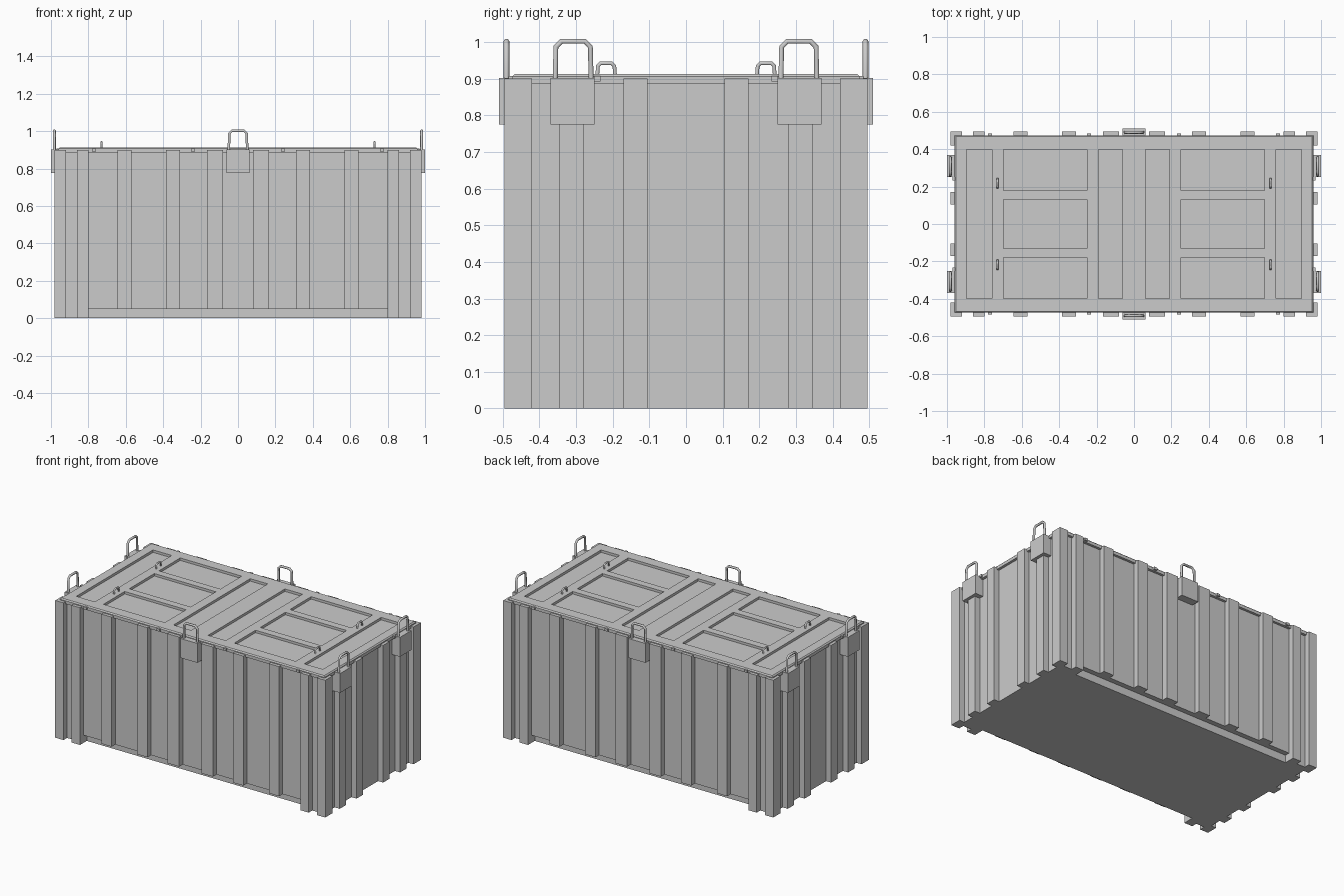
import bpy, bmesh
from mathutils import Matrix

if "Cube" in bpy.data.objects:
    bpy.data.objects.remove(bpy.data.objects["Cube"])

S = (-1, 1)


def add_mesh(name, bm):
    bmesh.ops.recalc_face_normals(bm, faces=bm.faces[:])
    me = bpy.data.meshes.new(name)
    bm.to_mesh(me)
    bm.free()
    ob = bpy.data.objects.new(name, me)
    bpy.context.collection.objects.link(ob)
    return ob


def boxes(name, spans):
    """One object from boxes given as (x0, x1, y0, y1, z0, z1)."""
    bm = bmesh.new()
    for x0, x1, y0, y1, z0, z1 in spans:
        m = Matrix.Translation(((x0 + x1) / 2, (y0 + y1) / 2, (z0 + z1) / 2))
        m = m @ Matrix.Diagonal((x1 - x0, y1 - y0, z1 - z0, 1))
        bmesh.ops.create_cube(bm, size=1, matrix=m)
    return add_mesh(name, bm)


def prism(name, outline, z0, z1):
    bm = bmesh.new()
    face = bm.faces.new([bm.verts.new((x, y, z0)) for x, y in outline])
    res = bmesh.ops.extrude_face_region(bm, geom=[face])
    verts = [v for v in res["geom"] if isinstance(v, bmesh.types.BMVert)]
    bmesh.ops.translate(bm, verts=verts, vec=(0, 0, z1 - z0))
    return add_mesh(name, bm)


def cut(ob, spans):
    cutter = boxes("cutter", spans)
    cutter.hide_render = True
    mod = ob.modifiers.new("cut", 'BOOLEAN')
    mod.operation = 'DIFFERENCE'
    mod.solver = 'EXACT'
    mod.object = cutter
    bpy.context.view_layer.objects.active = ob
    bpy.ops.object.modifier_apply(modifier=mod.name)
    bpy.data.objects.remove(cutter)


def ribbed_side(half, breaks, out, wall):
    """Points (along, depth) of one side, stepping between rib and wall."""
    pts, depth = [(-half, out)], out
    for b in [-v for v in breaks] + breaks[::-1]:
        pts.append((b, depth))
        depth = wall if depth == out else out
        pts.append((b, depth))
    return pts


def handle(name, half_w, z0, z1, radius, loc, along_y):
    """Chamfered U-shaped bar standing on z0."""
    c = 0.016 * half_w / 0.05
    path = [(-half_w - .002, z0), (-half_w, z1 - c), (-half_w + c, z1),
            (half_w - c, z1), (half_w, z1 - c), (half_w + .002, z0)]
    cu = bpy.data.curves.new(name, 'CURVE')
    cu.dimensions = '3D'
    cu.bevel_depth = radius
    cu.bevel_resolution = 1
    cu.use_fill_caps = True
    sp = cu.splines.new('POLY')
    sp.points.add(len(path) - 1)
    for p, (a, z) in zip(sp.points, path):
        p.co = (0, a, z, 1) if along_y else (a, 0, z, 1)
    ob = bpy.data.objects.new(name, cu)
    ob.location = (loc[0], loc[1], 0)
    bpy.context.collection.objects.link(ob)


# Ribbed body, one plan outline extruded upward
long_side = ribbed_side(.98, [.92, .86, .80, .645, .57, .385, .31, .165, .08], .495, .458)
short_side = ribbed_side(.495, [.42, .345, .28, .17, .105], .98, .943)
outline = ([(a, -d) for a, d in long_side] + [(d, a) for a, d in short_side]
           + [(-a, d) for a, d in long_side] + [(-d, -a) for a, d in short_side])
body = prism("ribbed_body", outline, 0, .90)

# Bottom side slots and the seat under the lid
cut(body, [(-.80, .80, min(s * .425, s * .6), max(s * .425, s * .6), -.1, .05) for s in S]
    + [(-.93, .93, -.44, .44, .888, 1)])

# Lid with a chamfered top edge
lid = boxes("lid", [(-.96, .96, -.474, .474, .886, .913)])
bm = bmesh.new()
bm.from_mesh(lid.data)
top = [e for e in bm.edges if all(v.co.z > .9 for v in e.verts)]
bmesh.ops.bevel(bm, geom=top, offset=.007, segments=1, affect='EDGES')
bm.to_mesh(lid.data)
bm.free()

# Recessed lid panels
panels = []
for s in S:
    for x0, x1, rows in ((.062, .19, [(-.398, .398)]),
                         (.252, .698, [(-.398, -.178), (-.13, .13), (.178, .398)]),
                         (.76, .895, [(-.398, .398)])):
        a, b = sorted((s * x0, s * x1))
        panels += [(a, b, y0, y1, .897, 1) for y0, y1 in rows]
cut(lid, panels)

# Lifting brackets and handles on all four sides
for s in S:
    y0, y1 = sorted((s * .45, s * .51))
    boxes("long_side_bracket", [(-.062, .062, y0, y1, .775, .902)])
    handle("long_side_handle", .047, .895, 1.002, .008, (0, s * .49), False)
    x0, x1 = sorted((s * .935, s * 1.0))
    for t in S:
        boxes("end_bracket", [(x0, x1, t * .31 - .06, t * .31 + .06, .775, .902)])
        handle("end_handle", .047, .895, 1.002, .008, (s * .982, t * .308), True)
        # Small lid handles
        handle("lid_handle", .0225, .905, .942, .006, (s * .73, t * .218), True)

# Small lid clips around the rim
clips = []
for s in S:
    y0, y1 = sorted((s * .45, s * .485))
    clips += [(x - .011, x + .011, y0, y1, .892, .908) for x in (-.77, -.24, .24, .77)]
    x0, x1 = sorted((s * .93, s * .971))
    clips += [(x0, x1, y - .009, y + .009, .892, .908) for y in (-.242, .242)]
boxes("lid_clips", clips)
